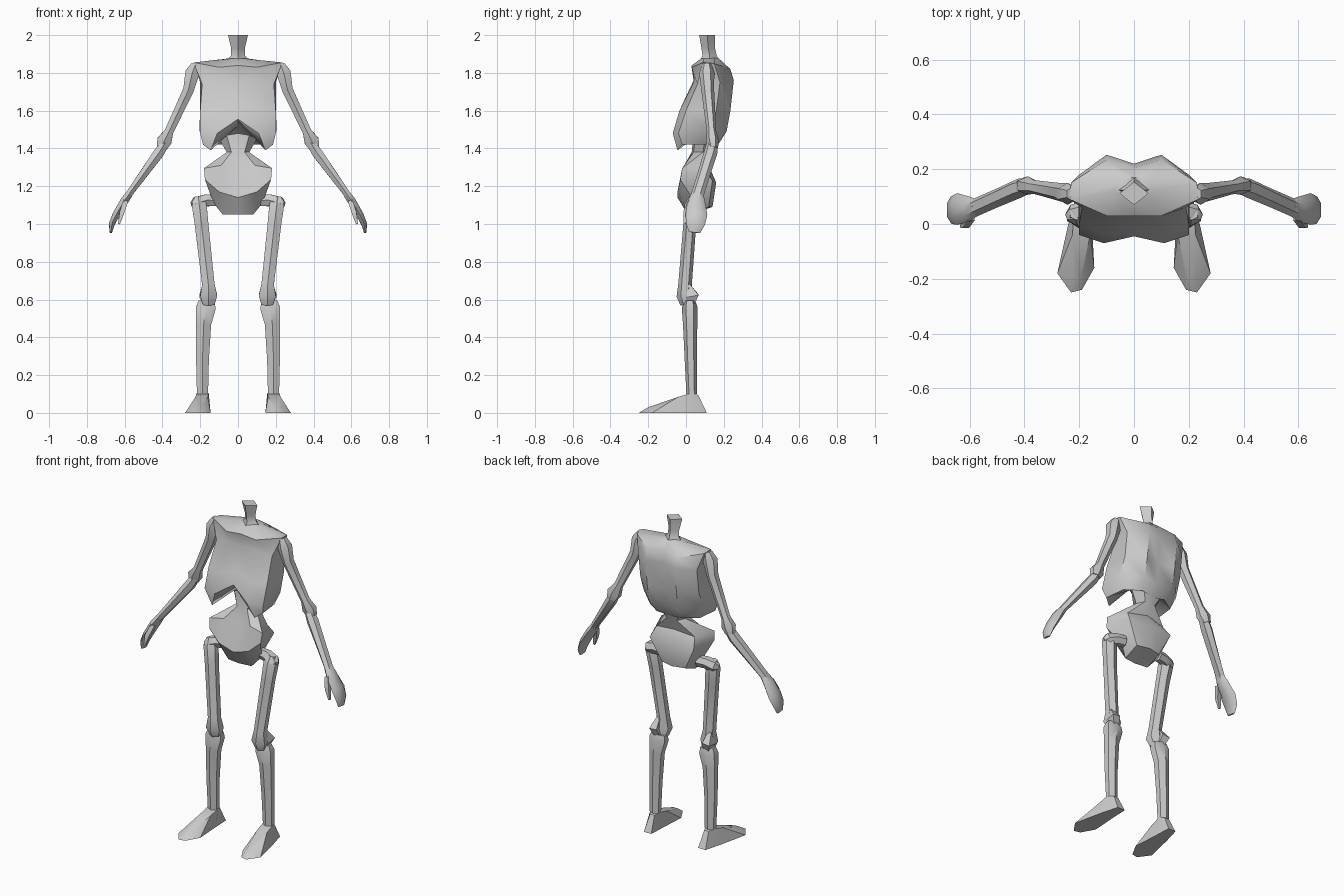
import bpy, bmesh, math
from mathutils import Vector

cube = bpy.data.objects.get("Cube")
if cube:
    bpy.data.objects.remove(cube, do_unlink=True)

bone = bpy.data.materials.new("bone_grey")
bone.use_nodes = True
bone.diffuse_color = (0.6, 0.6, 0.6, 1)
bone.node_tree.nodes["Principled BSDF"].inputs["Base Color"].default_value = (0.6, 0.6, 0.6, 1)


def loft(name, rings, side=1, angle=40):
    """Skin closed rings of equal length, cap both ends, optionally flip to -x."""
    bm = bmesh.new()
    rows = [[bm.verts.new((p[0] * side, p[1], p[2])) for p in r] for r in rings]
    n = len(rows[0])
    for a, b in zip(rows, rows[1:]):
        for i in range(n):
            j = (i + 1) % n
            bm.faces.new((a[i], a[j], b[j], b[i]))
    bm.faces.new(rows[0])
    bm.faces.new(rows[-1])
    bmesh.ops.triangulate(bm, faces=[f for f in bm.faces if len(f.verts) > 4])
    bmesh.ops.recalc_face_normals(bm, faces=bm.faces[:])
    me = bpy.data.meshes.new(name)
    bm.to_mesh(me)
    bm.free()
    me.materials.append(bone)
    ob = bpy.data.objects.new(name, me)
    bpy.context.collection.objects.link(ob)
    bpy.ops.object.select_all(action='DESELECT')
    ob.select_set(True)
    bpy.context.view_layer.objects.active = ob
    bpy.ops.object.shade_smooth_by_angle(angle=math.radians(angle))
    return ob


def whole(half):
    """Mirror half a ring, listed from front centre to back centre."""
    return half + [(-x, y, z) for x, y, z in reversed(half[1:-1])]


def tube(name, stations, side=1, sides=6):
    """Bone along a path: each station is (x, y, z, half width, half depth)."""
    pts = [Vector(s[:3]) for s in stations]
    rings = []
    for k, s in enumerate(stations):
        d = (pts[min(k + 1, len(pts) - 1)] - pts[max(k - 1, 0)]).normalized()
        u = Vector((0, 1, 0)).cross(d).normalized()
        v = d.cross(u)
        angs = [math.tau * (i + 0.5) / sides for i in range(sides)]
        rings.append([pts[k] + u * s[3] * math.cos(t) + v * s[4] * math.sin(t) for t in angs])
    return loft(name, rings, side)


# Neck: four-sided diamond column
loft("neck", [[(r, y, z), (0, y + q, z), (-r, y, z), (0, y - q, z)]
              for r, q, y, z in ((0.075, 0.06, 0.125, 1.855), (0.038, 0.038, 0.125, 1.89),
                                 (0.036, 0.036, 0.118, 1.93), (0.053, 0.042, 0.112, 2.0))])

# Rib cage with an arched front opening and a recessed underside
loft("rib_cage", [whole(h) for h in (
    [(0, .08, 1.875), (.04, .09, 1.875), (.07, .12, 1.872), (.06, .15, 1.875), (.03, .17, 1.88), (0, .17, 1.88)],
    [(0, .03, 1.84), (.1, .03, 1.83), (.235, .09, 1.855), (.23, .15, 1.85), (.1, .235, 1.82), (0, .205, 1.84)],
    [(0, .04, 1.76), (.1, .045, 1.76), (.19, .06, 1.74), (.2, .18, 1.75), (.1, .253, 1.76), (0, .22, 1.76)],
    [(0, -.02, 1.63), (.12, -.035, 1.6), (.2, 0, 1.6), (.2, .16, 1.6), (.1, .235, 1.6), (0, .21, 1.6)],
    [(0, -.045, 1.555), (.11, -.07, 1.48), (.2, -.04, 1.48), (.205, .12, 1.5), (.1, .215, 1.49), (0, .2, 1.48)],
    [(0, -.035, 1.55), (.145, -.045, 1.39), (.185, -.02, 1.42), (.17, .11, 1.42), (.08, .17, 1.42), (0, .16, 1.41)],
    [(0, .05, 1.52), (.07, .06, 1.49), (.09, .08, 1.48), (.08, .11, 1.46), (.04, .14, 1.45), (0, .14, 1.45)])],
    angle=50)

# Lower spine flaring into the pelvis basin
loft("pelvis", [whole(h) for h in (
    [(0, .04, 1.48), (.06, .05, 1.47), (.1, .1, 1.45), (.06, .16, 1.43), (0, .165, 1.43)],
    [(0, .03, 1.38), (.035, .04, 1.38), (.06, .09, 1.38), (.035, .14, 1.38), (0, .15, 1.38)],
    [(0, .02, 1.31), (.09, -.01, 1.31), (.18, -.02, 1.295), (.13, .1, 1.29), (0, .12, 1.31)],
    [(0, -.045, 1.14), (.1, -.045, 1.17), (.175, -.03, 1.235), (.15, .14, 1.23), (0, .16, 1.22)],
    [(0, .01, 1.05), (.08, .02, 1.05), (.13, .05, 1.11), (.08, .12, 1.09), (0, .14, 1.09)])])

for side, tag in ((1, "left"), (-1, "right")):
    # Hip neck and thigh
    tube(tag + "_hip_joint", [(.12, .06, 1.125, .035, .03), (.17, .05, 1.125, .036, .034),
                              (.22, .035, 1.11, .038, .038), (.24, .025, 1.1, .02, .02)], side)
    tube(tag + "_thigh", [(.21, .035, 1.145, .025, .02), (.205, .03, 1.1, .045, .038),
                          (.193, .02, 1.0, .042, .034), (.157, -.005, .68, .038, .036),
                          (.155, -.005, .62, .052, .045), (.155, .005, .575, .035, .035)], side)
    # Knee spur at the outer back
    tube(tag + "_knee_spur", [(.175, .0, .685, .012, .02), (.18, .035, .62, .035, .045),
                              (.165, .02, .575, .025, .03)], side, 4)
    # Shin
    tube(tag + "_shin", [(.165, .02, .59, .05, .03), (.17, .02, .555, .06, .042),
                         (.182, .022, .47, .046, .038), (.188, .025, .28, .039, .032),
                         (.188, .03, .1, .034, .028)], side)
    # Foot: ground outline rising to the ankle
    loft(tag + "_foot", [
        [(.16, .11, 0), (.21, .11, 0), (.24, 0, 0), (.28, -.18, 0),
         (.23, -.25, 0), (.19, -.24, 0), (.145, -.16, 0), (.155, 0, 0)],
        [(.17, .065, .095), (.2, .065, .095), (.22, .03, .105), (.225, -.04, .085),
         (.225, -.2, .03), (.195, -.2, .03), (.16, -.04, .085), (.155, .03, .105)]], side)
    # Upper arm with shoulder and elbow knobs
    tube(tag + "_upper_arm", [(.225, .11, 1.845, .025, .025), (.242, .11, 1.8, .043, .04),
                              (.262, .115, 1.71, .033, .034), (.365, .135, 1.49, .027, .025),
                              (.39, .14, 1.44, .045, .034), (.405, .145, 1.4, .03, .025)], side)
    # Forearm
    tube(tag + "_forearm", [(.385, .14, 1.43, .025, .03), (.42, .13, 1.375, .032, .036),
                            (.5, .095, 1.265, .026, .034), (.58, .06, 1.155, .02, .034)], side)
    # Flat hand and thumb
    tube(tag + "_hand", [(.575, .06, 1.16, .022, .032), (.6, .055, 1.125, .025, .045),
                         (.645, .055, 1.05, .022, .058), (.668, .05, 1.0, .018, .05),
                         (.673, .045, .955, .007, .03)], side)
    tube(tag + "_thumb", [(.595, .025, 1.12, .018, .018), (.615, -.003, 1.06, .018, .016),
                          (.63, -.008, 1.0, .007, .008)], side, 4)
